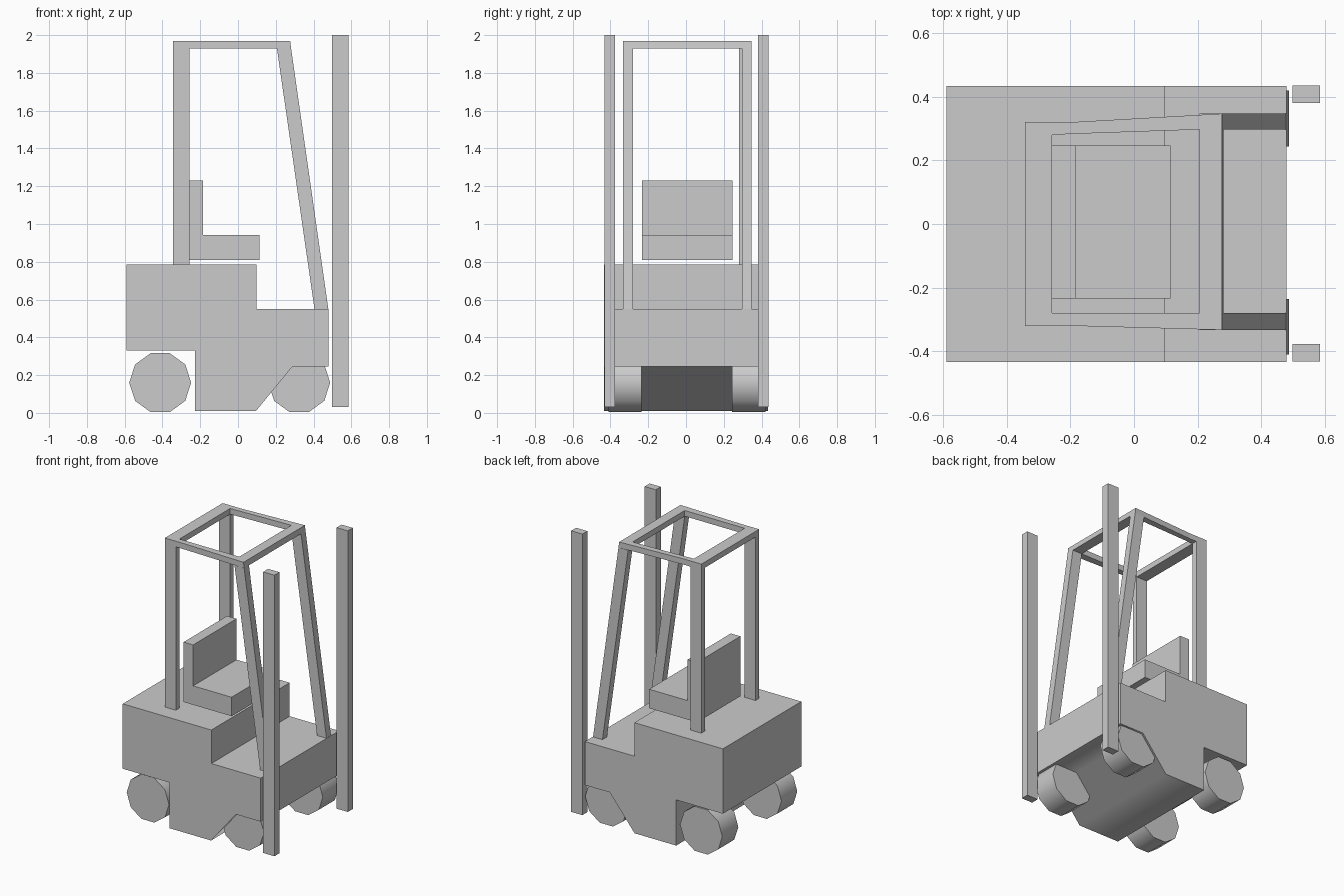
import bpy, bmesh, math

if "Cube" in bpy.data.objects:
    bpy.data.objects.remove(bpy.data.objects["Cube"])


def finish(bm, name, smooth=None):
    bmesh.ops.recalc_face_normals(bm, faces=bm.faces[:])
    me = bpy.data.meshes.new(name)
    bm.to_mesh(me)
    bm.free()
    ob = bpy.data.objects.new(name, me)
    bpy.context.collection.objects.link(ob)
    if smooth:
        bpy.ops.object.select_all(action='DESELECT')
        ob.select_set(True)
        bpy.context.view_layer.objects.active = ob
        bpy.ops.object.shade_smooth_by_angle(angle=math.radians(smooth))
    return ob


def prism(name, profile, y0, y1, smooth=None):
    """Extrude an x-z profile from y0 to y1."""
    bm = bmesh.new()
    face = bm.faces.new([bm.verts.new((x, y0, z)) for x, z in profile])
    new = bmesh.ops.extrude_face_region(bm, geom=[face])["geom"]
    for v in new:
        if isinstance(v, bmesh.types.BMVert):
            v.co.y = y1
    return finish(bm, name, smooth)


def rect(x0, x1, z0, z1):
    return [(x0, z0), (x1, z0), (x1, z1), (x0, z1)]


# chassis with stepped floor and sloping underside
prism("body", [(-0.59, 0.785), (0.097, 0.785), (0.097, 0.55), (0.48, 0.55),
               (0.48, 0.245), (0.288, 0.245), (0.095, 0.01), (-0.228, 0.01),
               (-0.228, 0.33), (-0.59, 0.33)], -0.434, 0.434, 55)

# seat
prism("seat", [(-0.258, 0.81), (0.114, 0.81), (0.114, 0.943), (-0.184, 0.943),
               (-0.184, 1.23), (-0.258, 1.23)], -0.234, 0.246)

# ten-sided wheels
R = 0.164
for axle, cx in (("rear", -0.412), ("front", 0.324)):
    circle = [(cx + R * math.cos(i * math.tau / 10),
               0.16 + R * math.sin(i * math.tau / 10)) for i in range(10)]
    for side, y0, y1 in (("right", -0.41, -0.235), ("left", 0.243, 0.42)):
        prism(f"{axle}_{side}_wheel", circle, y0, y1, 40)

# lifting masts
for side, y0, y1 in (("right", -0.432, -0.377), ("left", 0.381, 0.436)):
    prism(f"{side}_mast", rect(0.498, 0.585, 0.03, 2.0), y0, y1)

# cab posts
TOP, LOW = 1.97, 1.93
for side, y0, y1 in (("right", -0.32, -0.28), ("left", 0.28, 0.32)):
    prism(f"rear_{side}_post", rect(-0.343, -0.258, 0.785, LOW), y0, y1)
for side, y0, y1 in (("right", -0.333, -0.28), ("left", 0.297, 0.347)):
    prism(f"front_{side}_post",
          [(0.405, 0.55), (0.478, 0.55), (0.281, LOW), (0.206, LOW)], y0, y1)

# overhead guard ring, slightly wider at the front
outer = [(-0.343, -0.32), (-0.2, -0.32), (0.276, -0.333),
         (0.276, 0.347), (-0.2, 0.32), (-0.343, 0.32)]
inner = [(-0.258, -0.28), (-0.2, -0.28), (0.206, -0.28),
         (0.206, 0.297), (-0.2, 0.283), (-0.258, 0.28)]
bm = bmesh.new()
lean = lambda x: x + 0.005 if x > 0.25 else x
loops = [[bm.verts.new((x, y, TOP)) for x, y in outer],
         [bm.verts.new((x, y, TOP)) for x, y in inner],
         [bm.verts.new((x, y, LOW)) for x, y in inner],
         [bm.verts.new((lean(x), y, LOW)) for x, y in outer]]
for k in range(4):
    a, b = loops[k], loops[(k + 1) % 4]
    for i in range(6):
        j = (i + 1) % 6
        bm.faces.new((a[i], a[j], b[j], b[i]))
finish(bm, "overhead_guard")
